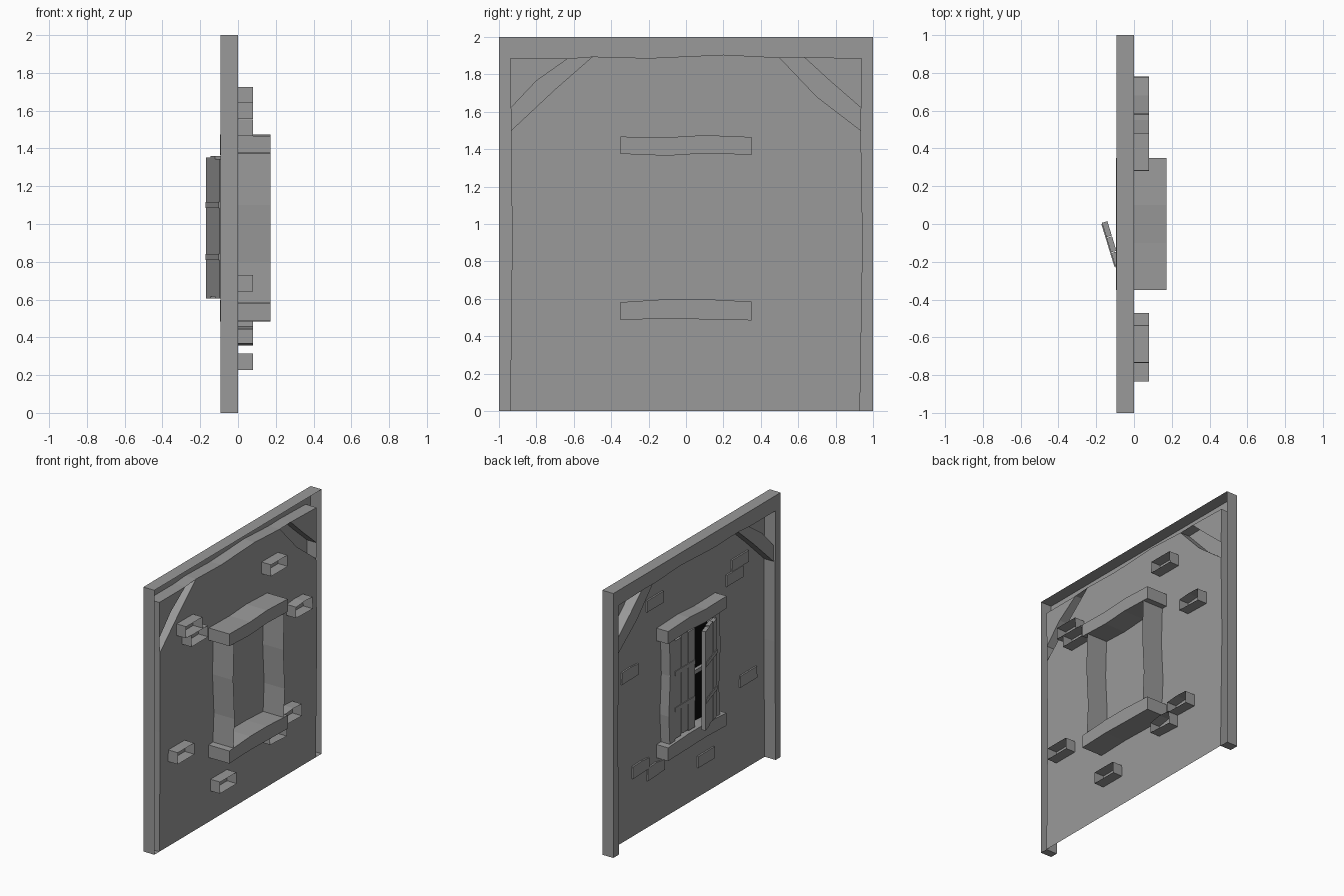
import bpy, bmesh, math
from mathutils import Matrix

if "Cube" in bpy.data.objects:
    bpy.data.objects.remove(bpy.data.objects["Cube"])

black = bpy.data.materials.new("dark_glass")
black.diffuse_color = (0.003, 0.003, 0.003, 1)
black.use_nodes = True
black.node_tree.nodes["Principled BSDF"].inputs["Base Color"].default_value = black.diffuse_color
grey = bpy.data.materials.new("dark_grey")
grey.diffuse_color = (0.32, 0.32, 0.32, 1)
grey.use_nodes = True
grey.node_tree.nodes["Principled BSDF"].inputs["Base Color"].default_value = grey.diffuse_color


def finish(name, bm, mat=None):
    bmesh.ops.recalc_face_normals(bm, faces=bm.faces)
    me = bpy.data.meshes.new(name)
    bm.to_mesh(me)
    bm.free()
    ob = bpy.data.objects.new(name, me)
    bpy.context.collection.objects.link(ob)
    me.materials.append(mat or grey)
    return ob


def shell(name, outline, x0, x1=None, mat=None, closed=False):
    """Face at x0 from (y, z) outline, with sides running back to x1 (open back unless closed)."""
    bm = bmesh.new()
    front = [bm.verts.new((x0, y, z)) for y, z in outline]
    bm.faces.new(front)
    if x1 is not None:
        back = [bm.verts.new((x1, y, z)) for y, z in outline]
        n = len(front)
        for i in range(n):
            j = (i + 1) % n
            bm.faces.new((front[i], front[j], back[j], back[i]))
        if closed:
            bm.faces.new(back)
    ob = finish(name, bm, mat)
    if x1 is None and ob.data.polygons[0].normal.x > 0:
        ob.data.flip_normals()
    return ob


def add_box(bm, lo, hi):
    m = Matrix.Translation([(a + b) / 2 for a, b in zip(lo, hi)]) @ \
        Matrix.Diagonal([b - a for a, b in zip(lo, hi)] + [1])
    bmesh.ops.create_cube(bm, size=1, matrix=m)


# timber surround: two posts and a top beam, wavy inside edge
top_in = [(-.94, 1.885), (-.63, 1.885), (-.5, 1.895), (-.2, 1.887),
          (.2, 1.905), (.5, 1.89), (.63, 1.893), (.94, 1.885)]
left_in = [(-.94, 0), (-.93, .9), (-.935, 1.5), (-.937, 1.62)]
right_in = [(.937, 1.62), (.935, 1.5), (.945, .9), (.93, 0)]
shell("timber_surround", [(-1, 0)] + left_in + top_in + right_in + [(1, 0), (1, 2), (-1, 2)],
      -.092, 0)

# corner braces and the wall patches behind them
brace_l = [(-.935, 1.5), (-.7, 1.72), (-.5, 1.895), (-.63, 1.885), (-.8, 1.765), (-.937, 1.62)]
brace_r = [(.935, 1.5), (.7, 1.68), (.5, 1.89), (.63, 1.893), (.77, 1.765), (.937, 1.62)]
for side, b, corner in (("left", brace_l, top_in[0]), ("right", brace_r, top_in[-1])):
    shell(side + "_brace", b, -.078, 0)
    shell(side + "_corner_wall", b[3:] + [corner], 0)

# plaster wall
shell("wall", left_in[:3] + brace_l[1:3] + top_in[3:5] + brace_r[2:0:-1] + right_in[1:], 0)

# loose bricks set through the wall, open at the back
bricks = [(.38, 1.68, 0), (.68, 1.25, .01), (-.635, 1.6, 0), (-.57, 1.51, 0),
          (-.735, .685, 0), (-.23, .27, 0), (.55, .49, .01), (.37, .41, .02)]
for y, z, s in bricks:
    shell("brick", [(y - .1, z - .043), (y + .1, z - .043 - s / 2), (y + .098, z + .043),
                    (y, z + .044 + s / 3), (y - .098, z + .044 - s / 2)], -.012, .08)

# window lintel and sill
shell("window_lintel", [(-.35, 1.375), (-.1, 1.365), (.1, 1.378), (.35, 1.37), (.35, 1.465),
                        (.1, 1.475), (-.1, 1.463), (-.35, 1.467)], -.095, .173, closed=True)
shell("window_sill", [(-.35, .487), (-.1, .495), (.1, .49), (.35, .485), (.35, .585),
                      (.1, .598), (-.1, .598), (-.35, .582)], -.095, .173, closed=True)

# window jambs: deep outer sides, shallow inner sides
for side, s in (("left", -1), ("right", 1)):
    zs = (.585, .8, 1.1, 1.375)
    outer = [(s * .30 + d, z) for d, z in zip((0, .012, -.005, .005), zs)]
    inner = [(s * .24 + d, z) for d, z in zip((0, .006, -.005, 0), zs)]
    bm = bmesh.new()
    rows = [[bm.verts.new((x, y, z)) for y, z in pts]
            for x, pts in ((.173, outer), (-.075, outer), (-.075, inner), (0, inner))]
    for a, b in zip(rows, rows[1:]):
        for i in range(3):
            bm.faces.new((a[i], a[i + 1], b[i + 1], b[i]))
    finish(side + "_jamb", bm)

# dark pane and glazing bars
shell("window_pane", [(-.245, .585), (.245, .585), (.245, 1.375), (-.245, 1.375)], -.006, mat=black)
bm = bmesh.new()
add_box(bm, (-.03, -.24, .965), (-.006, .24, .995))
add_box(bm, (-.03, -.012, .59), (-.006, .012, 1.37))
finish("glazing_bars", bm)


# shutters: three planks with two battens, built along +y from the hinge
def shutter(name, hinge, angle, mirror):
    bm = bmesh.new()
    for i, (lo, hi) in enumerate(((.605, 1.345), (.615, 1.36), (.605, 1.352))):
        add_box(bm, (-.02, i * .084, lo), (.01, i * .084 + .08, hi))
    for z in (.825, 1.1):
        add_box(bm, (-.025, .005, z - .016), (-.018, .243, z + .016))
    m = Matrix.Translation(hinge) @ Matrix.Rotation(angle, 4, 'Z')
    if mirror:
        m = m @ Matrix.Diagonal((1, -1, 1, 1))
    bm.transform(m)
    finish(name, bm)


shutter("open_shutter", (-.078, -.225, 0), math.radians(17), False)
shutter("closed_shutter", (-.055, .245, 0), 0, True)
